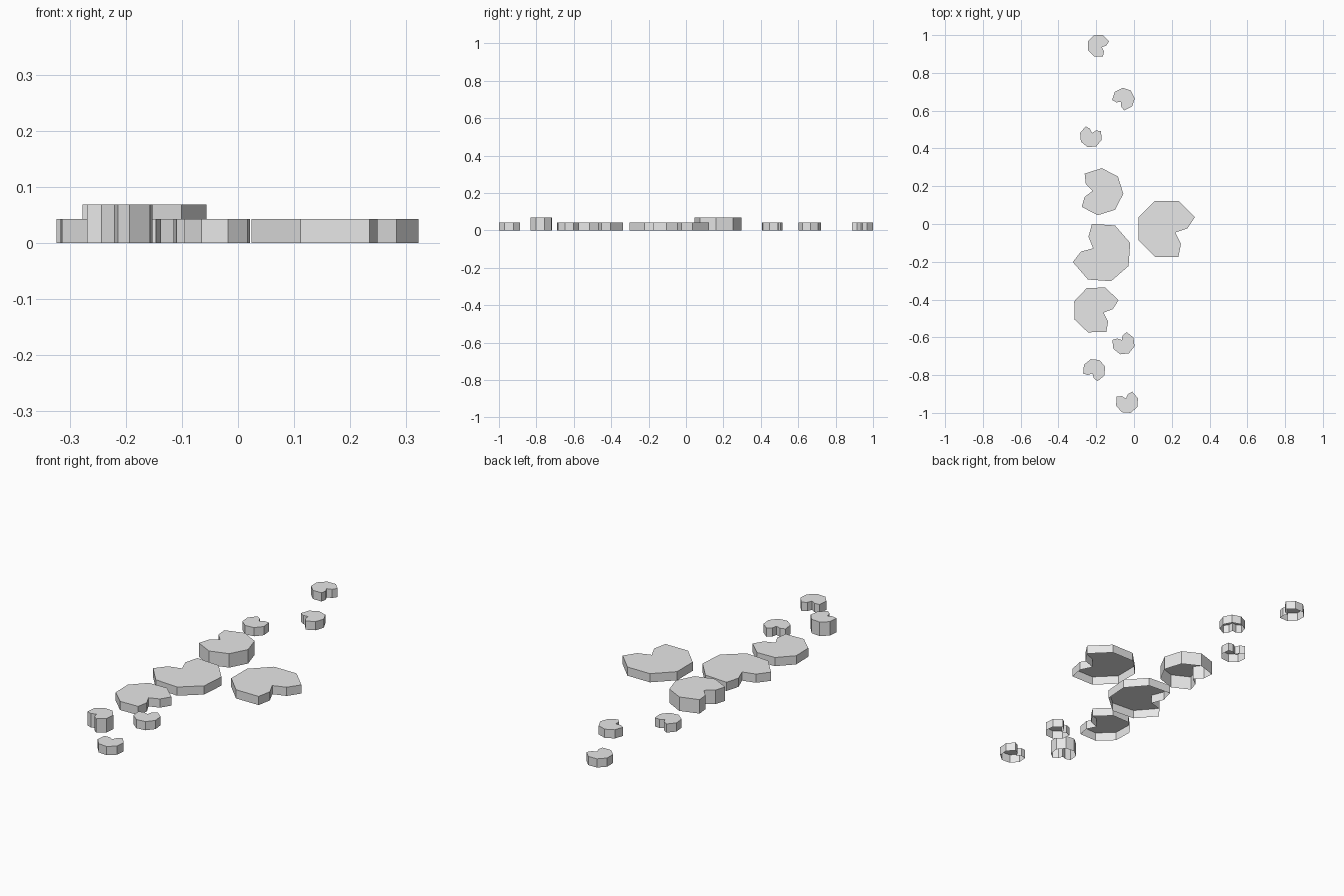
import bpy, bmesh
from math import cos, sin, radians

cube = bpy.data.objects.get("Cube")
if cube:
    bpy.data.objects.remove(cube, do_unlink=True)

# One plain grey for everything
grey = bpy.data.materials.new("pale_grey")
grey.use_nodes = True
colour = (0.8, 0.8, 0.8, 1)
grey.diffuse_color = colour
grey.node_tree.nodes["Principled BSDF"].inputs["Base Color"].default_value = colour

# Unit outline: octagon whose corner on the +x axis is cut to a notch (angle, radius)
OUTLINE = [(0, 0.31), (24, 0.68)] + [(a, 1) for a in range(45, 316, 45)] + [(336, 0.68)]


def lily_pad(name, x, y, radius, notch_angle, height):
    """Flat lid with a skirt, open underneath."""
    bm = bmesh.new()
    top = []
    for angle, r in OUTLINE:
        t = radians(angle + notch_angle)
        top.append(bm.verts.new((r * radius * cos(t), r * radius * sin(t), height)))
    bm.faces.new(top)
    low = [bm.verts.new((v.co.x, v.co.y, 0)) for v in top]
    for i in range(len(top)):
        j = (i + 1) % len(top)
        bm.faces.new((low[i], low[j], top[j], top[i]))
    mesh = bpy.data.meshes.new(name)
    bm.to_mesh(mesh)
    bm.free()
    mesh.materials.append(grey)
    pad = bpy.data.objects.new(name, mesh)
    pad.location = (x, y, 0)
    bpy.context.collection.objects.link(pad)


LOW, TALL = 0.043, 0.069

# Large pads
lily_pad("large_pad_left", 0.173, -0.026, 0.161, -22.5, LOW)
lily_pad("large_pad_centre", -0.172, -0.151, 0.16, 153.4, LOW)
lily_pad("large_pad_back", -0.181, 0.171, 0.125, 175, TALL)
lily_pad("large_pad_front", -0.198, -0.455, 0.127, -21, LOW)

# Small pads, back to front
lily_pad("small_pad_back_1", -0.188, 0.943, 0.061, -22, LOW)
lily_pad("small_pad_back_2", -0.056, 0.661, 0.06, -131, LOW)
lily_pad("small_pad_back_3", -0.228, 0.464, 0.06, 73, LOW)
lily_pad("small_pad_front_1", -0.056, -0.631, 0.061, 119, LOW)
lily_pad("small_pad_front_2", -0.211, -0.774, 0.061, -118, TALL)
lily_pad("small_pad_front_3", -0.037, -0.942, 0.061, 108, LOW)
